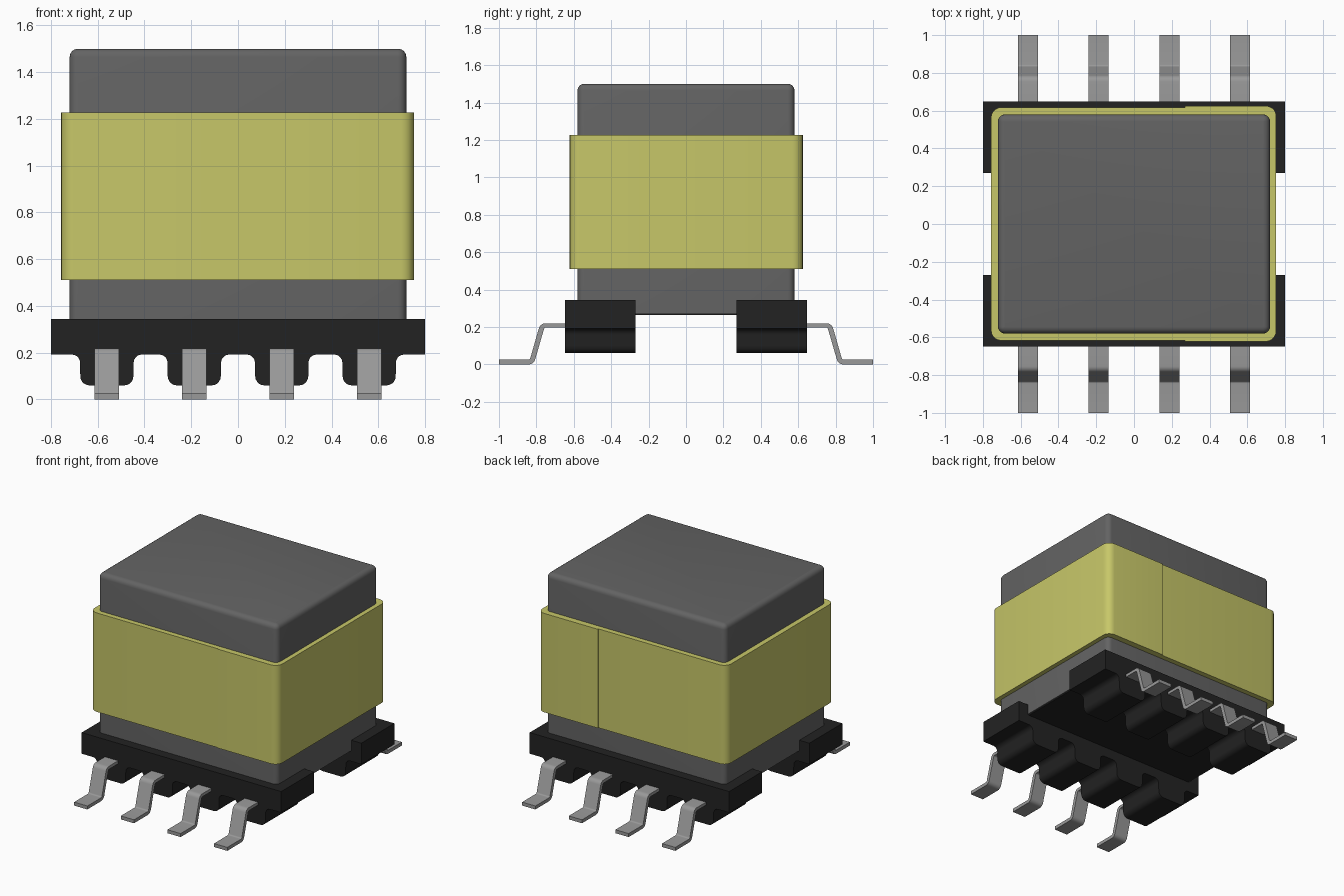
import bpy, bmesh, math
from mathutils import Vector

cube = bpy.data.objects.get("Cube")
if cube:
    bpy.data.objects.remove(cube, do_unlink=True)


def material(name, rgb, roughness=0.6):
    m = bpy.data.materials.new(name)
    m.use_nodes = True
    m.diffuse_color = (*rgb, 1)
    bsdf = next(n for n in m.node_tree.nodes if n.type == 'BSDF_PRINCIPLED')
    bsdf.inputs["Base Color"].default_value = (*rgb, 1)
    bsdf.inputs["Roughness"].default_value = roughness
    return m


FERRITE = material("dark grey ferrite", (0.126, 0.126, 0.126))
TAPE = material("yellow tape", (0.57, 0.57, 0.14))
PLASTIC = material("black plastic", (0.0165, 0.0165, 0.0165))
METAL = material("pin metal", (0.32, 0.32, 0.32))


def rounded(points, steps=5):
    """Closed outline from (u, v, radius) corners; each radius becomes an arc."""
    out = []
    for i, (u, v, r) in enumerate(points):
        p = Vector((u, v))
        if r == 0:
            out.append(p)
            continue
        a = (Vector(points[i - 1][:2]) - p).normalized()
        b = (Vector(points[(i + 1) % len(points)][:2]) - p).normalized()
        half = a.angle(b) / 2
        centre = p + (a + b).normalized() * (r / math.sin(half))
        start = p + a * (r / math.tan(half)) - centre
        end = p + b * (r / math.tan(half)) - centre
        for k in range(steps + 1):
            t = k / steps
            d = (start * math.sin((1 - t) * (math.pi / 2 - half) * 2)
                 + end * math.sin(t * (math.pi / 2 - half) * 2))
            out.append(centre + d.normalized() * r)
    return out


def finish(obj, mat):
    obj.data.materials.append(mat)
    bpy.ops.object.select_all(action='DESELECT')
    obj.select_set(True)
    bpy.context.view_layer.objects.active = obj
    bpy.ops.object.shade_smooth_by_angle(angle=math.radians(35))
    return obj


def prism(name, outline, lo, hi, place, mat, round_top=0):
    """Extrude an outline from lo to hi; place(u, v, w) maps it into space."""
    bm = bmesh.new()
    base = bm.faces.new([bm.verts.new(place(p.x, p.y, lo)) for p in outline])
    step = Vector(place(0, 0, hi)) - Vector(place(0, 0, lo))
    ext = bmesh.ops.extrude_face_region(bm, geom=[base], use_keep_orig=True)["geom"]
    bmesh.ops.translate(bm, vec=step, verts=[g for g in ext if isinstance(g, bmesh.types.BMVert)])
    if round_top:
        top = [g for g in ext if isinstance(g, bmesh.types.BMEdge)]
        bmesh.ops.bevel(bm, geom=top, offset=round_top, segments=4, profile=0.5, affect='EDGES')
    bmesh.ops.recalc_face_normals(bm, faces=bm.faces)
    mesh = bpy.data.meshes.new(name)
    bm.to_mesh(mesh)
    bm.free()
    obj = bpy.data.objects.new(name, mesh)
    bpy.context.collection.objects.link(obj)
    return finish(obj, mat)


def upright(u, v, w):
    return (u, v, w)


def box_outline(x, y, r):
    return [(-x, -y, r), (x, -y, r), (x, y, r), (-x, y, r)]


# Ferrite core with softened upright and top edges
prism("core", rounded(box_outline(0.72, 0.58, 0.036)), 0.27, 1.50, upright, FERRITE, 0.035)

# Tape wrap, one layer thicker around the +x end where it overlaps
tape = [(-0.757, -0.617, 0.055), (0.27, -0.617, 0), (0.27, -0.622, 0),
        (0.753, -0.622, 0.055), (0.753, 0.625, 0.055), (0.27, 0.625, 0),
        (0.27, 0.618, 0), (-0.757, 0.618, 0.055)]
prism("tape_wrap", rounded(tape), 0.51, 1.227, upright, TAPE)

# Plate under the core that joins the two rails
prism("base_plate", rounded(box_outline(0.71, 0.30, 0)), 0.265, 0.30, upright, PLASTIC)

# Rail profile: straight top, four rounded feet with filleted arches between
PITCH = 0.374
centres = [(i - 1.5) * PITCH for i in range(4)]
rail = [(0.80, 0.345, 0), (-0.80, 0.345, 0), (-0.80, 0.192, 0)]
for c in centres:
    rail += [(c - 0.115, 0.192, 0.035), (c - 0.113, 0.06, 0.04),
             (c + 0.113, 0.06, 0.04), (c + 0.115, 0.192, 0.035)]
rail.append((0.80, 0.192, 0))

# Gull-wing pin profile, drawn outward from the rail
pin = [(0.60, 0.200, 0), (0.757, 0.200, 0.012), (0.814, 0.003, 0.035), (1.0, 0.003, 0),
       (1.0, 0.028, 0), (0.835, 0.028, 0.012), (0.779, 0.222, 0.035), (0.60, 0.222, 0)]
pin = [(y, max(z - 0.003, 0), r) for y, z, r in pin]

for side, s in (("front", -1), ("back", 1)):
    prism(side + "_rail", rounded(rail), 0.27, 0.648,
          lambda u, v, w: (u, s * w, v), PLASTIC)
    for n, c in enumerate(centres, 1):
        prism(f"{side}_pin_{n}", rounded(pin), c - 0.053, c + 0.053,
              lambda u, v, w: (w, s * u, v), METAL)
